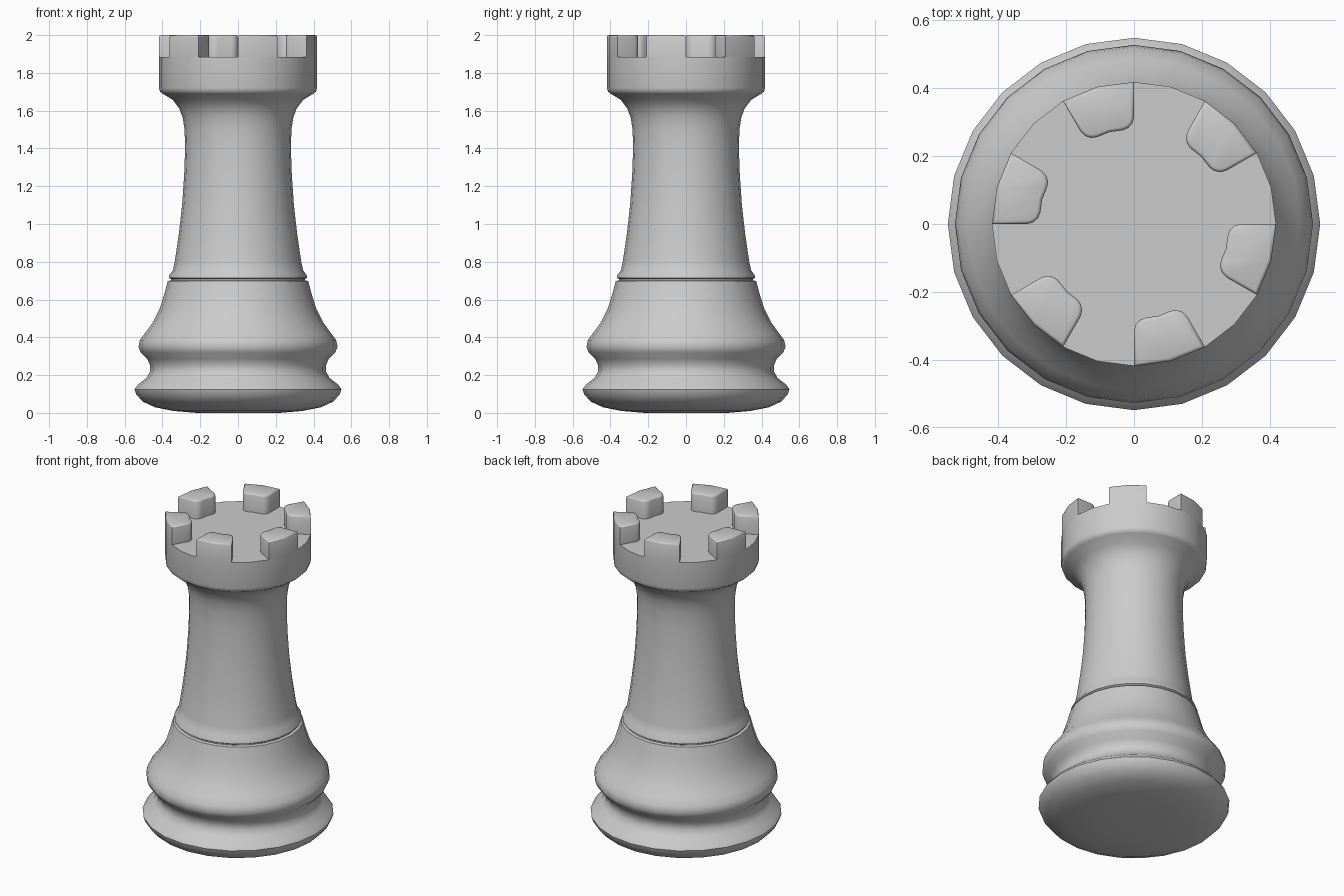
import bpy
import bmesh
from math import atan2, degrees, radians, hypot, tau

SIDES = 24
FLOOR, TOP = 1.885, 2.0
HEAD_R, INNER_R = 0.418, 0.28

cube = bpy.data.objects.get("Cube")
if cube:
    bpy.data.objects.remove(cube, do_unlink=True)

# Turned profile from underside to battlement floor (radius, height)
profile = [
    (0.22, 0), (0.34, 0.01), (0.44, 0.03), (0.505, 0.06), (0.54, 0.1),
    (0.548, 0.125), (0.53, 0.15), (0.485, 0.185), (0.465, 0.22),
    (0.465, 0.25), (0.48, 0.285), (0.515, 0.32), (0.527, 0.35),
    (0.52, 0.385), (0.49, 0.425), (0.45, 0.48), (0.415, 0.55),
    (0.39, 0.63), (0.372, 0.698), (0.355, 0.702), (0.355, 0.708),
    (0.366, 0.715), (0.364, 0.728), (0.345, 0.755), (0.335, 0.8),
    (0.313, 0.95), (0.296, 1.1), (0.285, 1.26), (0.28, 1.4),
    (0.283, 1.5), (0.292, 1.56), (0.31, 1.61), (0.345, 1.657),
    (0.4, 1.69), (0.414, 1.702), (HEAD_R, 1.72), (HEAD_R, FLOOR), (INNER_R, FLOOR),
]


def radius(p):
    return hypot(p.x, p.y)


def in_merlon(p):
    # Six merlons, each filling half of a sixty degree step
    on_ring = p.z > FLOOR - 0.01 and INNER_R < radius(p) < HEAD_R
    return on_ring and degrees(atan2(p.y, p.x)) % 60 > 30


bm = bmesh.new()

# Lathe the body
verts = [bm.verts.new((r, 0, z)) for r, z in profile]
edges = [bm.edges.new(pair) for pair in zip(verts, verts[1:])]
bmesh.ops.spin(bm, geom=verts + edges, cent=(0, 0, 0), axis=(0, 0, 1),
               angle=tau, steps=SIDES, use_merge=False)
bmesh.ops.remove_doubles(bm, verts=bm.verts, dist=0.001)
bmesh.ops.holes_fill(bm, edges=[e for e in bm.edges if e.is_boundary], sides=SIDES)
bmesh.ops.recalc_face_normals(bm, faces=bm.faces)

# Raise the merlons
ring = [f for f in bm.faces if in_merlon(f.calc_center_median())]
raised = bmesh.ops.extrude_face_region(bm, geom=ring)["geom"]
bmesh.ops.translate(bm, vec=(0, 0, TOP - FLOOR),
                    verts=[g for g in raised if isinstance(g, bmesh.types.BMVert)])
bmesh.ops.recalc_face_normals(bm, faces=bm.faces)
bm.normal_update()


def sharp(e):
    return e.is_manifold and e.calc_face_angle() > radians(40)


def upright(e):
    a, b = e.verts
    return abs(a.co.z - b.co.z) > 0.05 and max(a.co.z, b.co.z) > TOP - 0.01


# Round the inward corners, then soften the top rims
corners = [e for e in bm.edges if upright(e) and sharp(e)
           and radius(e.verts[0].co) < INNER_R + 0.02]
bmesh.ops.bevel(bm, geom=corners, offset=0.035, segments=3, profile=0.5, affect='EDGES')
bm.normal_update()
rims = [e for e in bm.edges if sharp(e) and all(v.co.z > TOP - 0.01 for v in e.verts)]
bmesh.ops.bevel(bm, geom=rims, offset=0.01, segments=2, profile=0.5, affect='EDGES')

mesh = bpy.data.meshes.new("rook_body")
bm.to_mesh(mesh)
bm.free()
rook = bpy.data.objects.new("rook_body", mesh)
bpy.context.collection.objects.link(rook)

# Single grey finish
grey = bpy.data.materials.new("plain_grey")
grey.use_nodes = True
colour = (0.6, 0.6, 0.6, 1)
grey.diffuse_color = colour
grey.node_tree.nodes["Principled BSDF"].inputs["Base Color"].default_value = colour
mesh.materials.append(grey)

bpy.ops.object.select_all(action='DESELECT')
rook.select_set(True)
bpy.context.view_layer.objects.active = rook
bpy.ops.object.shade_smooth_by_angle(angle=radians(50))
